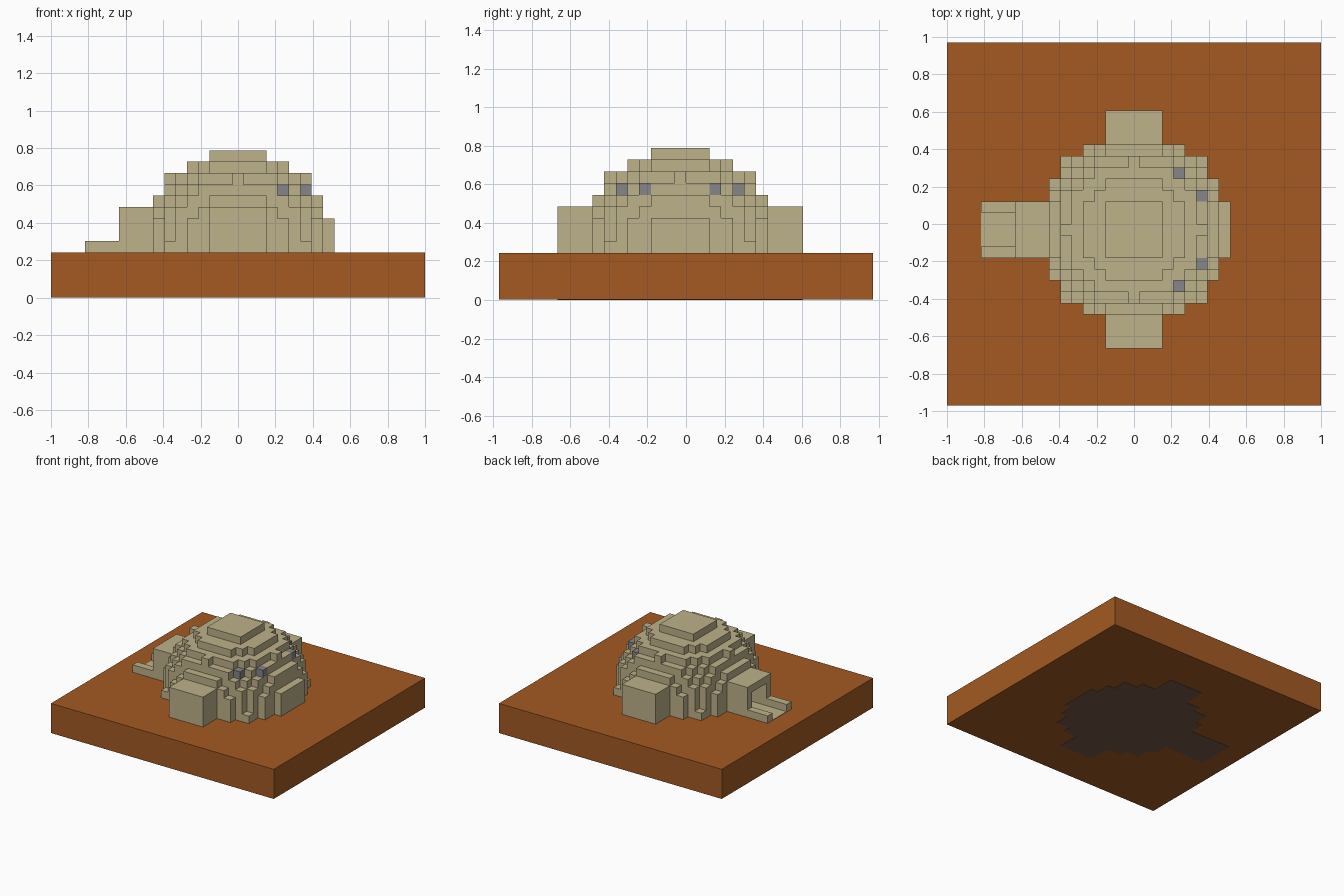
import bpy
import bmesh
from mathutils import Vector

if "Cube" in bpy.data.objects:
    bpy.data.objects.remove(bpy.data.objects["Cube"], do_unlink=True)

U = 2 / 33            # edge of one block
GROUND = 4 * U        # top of the ground slab
CENTRE_Y = -U / 2     # the dome stands half a block towards the front


def material(name, rgb):
    mat = bpy.data.materials.new(name)
    mat.use_nodes = True
    colour = (*rgb, 1)
    mat.diffuse_color = colour
    bsdf = mat.node_tree.nodes["Principled BSDF"]
    bsdf.inputs["Base Color"].default_value = colour
    bsdf.inputs["Roughness"].default_value = 0.9
    return mat


earth = material("orange earth", (0.366, 0.102, 0.016))
sandstone = material("pale sandstone", (0.509, 0.445, 0.254))
glass = material("grey window", (0.24, 0.24, 0.25))
foundation_mat = material("dark foundation", (0.184, 0.105, 0.065))


def finish(name, bm, mats):
    mesh = bpy.data.meshes.new(name)
    bm.to_mesh(mesh)
    bm.free()
    for mat in mats:
        mesh.materials.append(mat)
    obj = bpy.data.objects.new(name, mesh)
    bpy.context.collection.objects.link(obj)
    return obj


def block_mesh(name, cells, mats, base=GROUND, height=U, accents=()):
    """Outer skin of a set of grid cells; accent cells get the second material."""
    bm = bmesh.new()
    size = Vector((U, U, height))
    origin = Vector((0, CENTRE_Y, base + height / 2))
    for cell in cells:
        centre = Vector(cell) * size + origin
        for axis in range(3):
            for sign in (-1, 1):
                near = list(cell)
                near[axis] += sign
                if tuple(near) in cells:
                    continue
                n, a, b = Vector(), Vector(), Vector()
                n[axis] = sign
                a[(axis + 1) % 3] = 1
                b[(axis + 2) % 3] = sign
                corners = (n - a - b, n + a - b, n + a + b, n - a + b)
                face = bm.faces.new([bm.verts.new(centre + c * size / 2) for c in corners])
                face.material_index = int(cell in accents)
    bmesh.ops.remove_doubles(bm, verts=bm.verts, dist=height / 20)
    return finish(name, bm, mats)


def box_cells(x, y, z):
    return {(i, j, k) for i in range(x[0], x[1] + 1)
            for j in range(y[0], y[1] + 1) for k in range(z[0], z[1] + 1)}


def ball_cells(radius):
    r = int(radius)
    return {c for c in box_cells((-r, r), (-r, r), (0, r))
            if Vector(c).length_squared <= radius * radius}


# Stepped dome shell, side wings and entrance porch
hollow = ball_cells(7.5)
dome = ball_cells(8.5)
wings = box_cells((-2, 2), (-10, 10), (0, 3))
porch = box_cells((-10, 0), (-2, 2), (0, 3))
doorway = box_cells((-10, -7), (-1, 1), (0, 2))
building = (dome | wings | porch) - hollow - doorway

# Windows on the +x side, mirrored front to back
windows = {(i, s * j, 5) for i, j in ((4, 5), (6, 3)) for s in (-1, 1)}
block_mesh("domed_house", building, [sandstone, glass], accents=windows)

# Low walls beside the entrance path
for side, j in (("front", -2), ("back", 2)):
    block_mesh("path_wall_" + side, box_cells((-13, -11), (j, j), (0, 0)), [sandstone])

# Paved floor and foundation share the building's outline
path = box_cells((-13, -11), (-2, 2), (0, 0))
footprint = {c for c in dome | wings | porch if c[2] == 0} | path
block_mesh("paved_floor", footprint, [sandstone], GROUND - 0.001, 0.004)
block_mesh("foundation", footprint, [foundation_mat], 0, 0.006)

# Ground slab
bm = bmesh.new()
bmesh.ops.create_cube(bm, size=1)
bottom = 0.002
bmesh.ops.scale(bm, vec=(33 * U, 32 * U, GROUND - bottom), verts=bm.verts)
bmesh.ops.translate(bm, vec=(0, 0, (GROUND + bottom) / 2), verts=bm.verts)
finish("ground_slab", bm, [earth])
